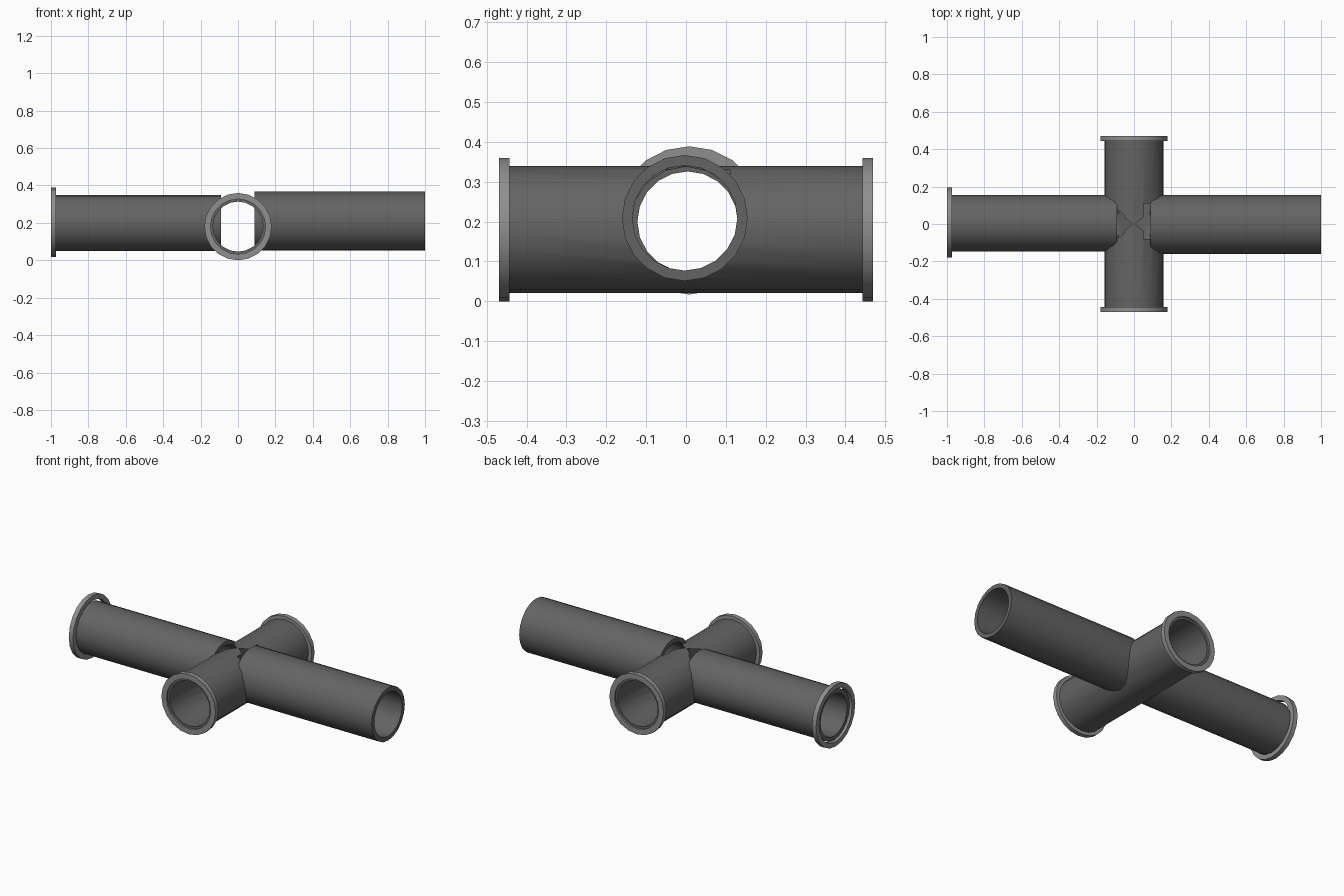
import bpy, bmesh
from math import sin, cos, tau, radians

if "Cube" in bpy.data.objects:
    bpy.data.objects.remove(bpy.data.objects["Cube"])


def material(name, v):
    m = bpy.data.materials.new(name)
    m.diffuse_color = (v, v * 0.98, v * 0.97, 1)
    m.use_nodes = True
    m.node_tree.nodes["Principled BSDF"].inputs["Base Color"].default_value = m.diffuse_color
    return m


DARK = material("dark_steel", 0.13)
LIGHT = material("light_steel", 0.28)


def tube(name, axis, a, b, centre, z, ro, ri, mat, n=20):
    """Hollow (or solid if ri == 0) tube along x or y, between a and b."""
    bm = bmesh.new()

    def ring(r, t):
        vs = []
        for i in range(n):
            u, w = r * sin(tau * i / n) + centre, r * cos(tau * i / n) + z
            vs.append(bm.verts.new((t, u, w) if axis == "x" else (u, t, w)))
        return vs

    rings = [ring(ro, a), ring(ro, b)]
    if ri:
        rings += [ring(ri, b), ring(ri, a)]
        pairs = [(rings[k], rings[(k + 1) % 4]) for k in range(4)]
    else:
        pairs = [(rings[0], rings[1])]
        for r in rings:
            bm.faces.new(r)
    for p, q in pairs:
        for i in range(n):
            j = (i + 1) % n
            bm.faces.new((p[i], p[j], q[j], q[i]))
    bmesh.ops.recalc_face_normals(bm, faces=bm.faces)
    me = bpy.data.meshes.new(name)
    bm.to_mesh(me)
    bm.free()
    ob = bpy.data.objects.new(name, me)
    bpy.context.collection.objects.link(ob)
    me.materials.append(mat)
    return ob


def cut(target, cutter):
    m = target.modifiers.new("cut", "BOOLEAN")
    m.operation, m.solver, m.object = "DIFFERENCE", "EXACT", cutter
    bpy.context.view_layer.objects.active = target
    bpy.ops.object.modifier_apply(modifier=m.name)
    bpy.data.objects.remove(cutter)


# Cross pipe with its side openings
cross = tube("cross_pipe", "y", -0.46, 0.46, 0, 0.18, 0.159, 0.134, DARK)
cut(cross, tube("opening_cutter", "x", -0.4, 0.4, 0, 0.2, 0.138, 0, DARK, 16))
bpy.ops.mesh.primitive_cube_add(size=1, location=(0.175, 0.015, 0.28))
notch = bpy.context.object
notch.scale = (0.25, 0.19, 0.2)
bpy.context.view_layer.update()
cut(cross, notch)

# Side pipes
parts = [cross,
         tube("right_pipe", "x", 0.088, 1.0, -0.003, 0.209, 0.158, 0.132, DARK),
         tube("left_pipe", "x", -0.985, -0.09, 0.004, 0.2, 0.15, 0.126, DARK)]

# End flanges
parts.append(tube("left_flange", "x", -1.0, -0.972, 0.008, 0.203, 0.186, 0.157, LIGHT))
for name, y in (("front_flange", -0.47), ("back_flange", 0.443)):
    parts.append(tube(name, "y", y, y + 0.027, 0, 0.18, 0.18, 0.147, LIGHT))

bpy.ops.object.select_all(action="DESELECT")
for ob in parts:
    ob.select_set(True)
bpy.context.view_layer.objects.active = cross
bpy.ops.object.shade_smooth_by_angle(angle=radians(30))
